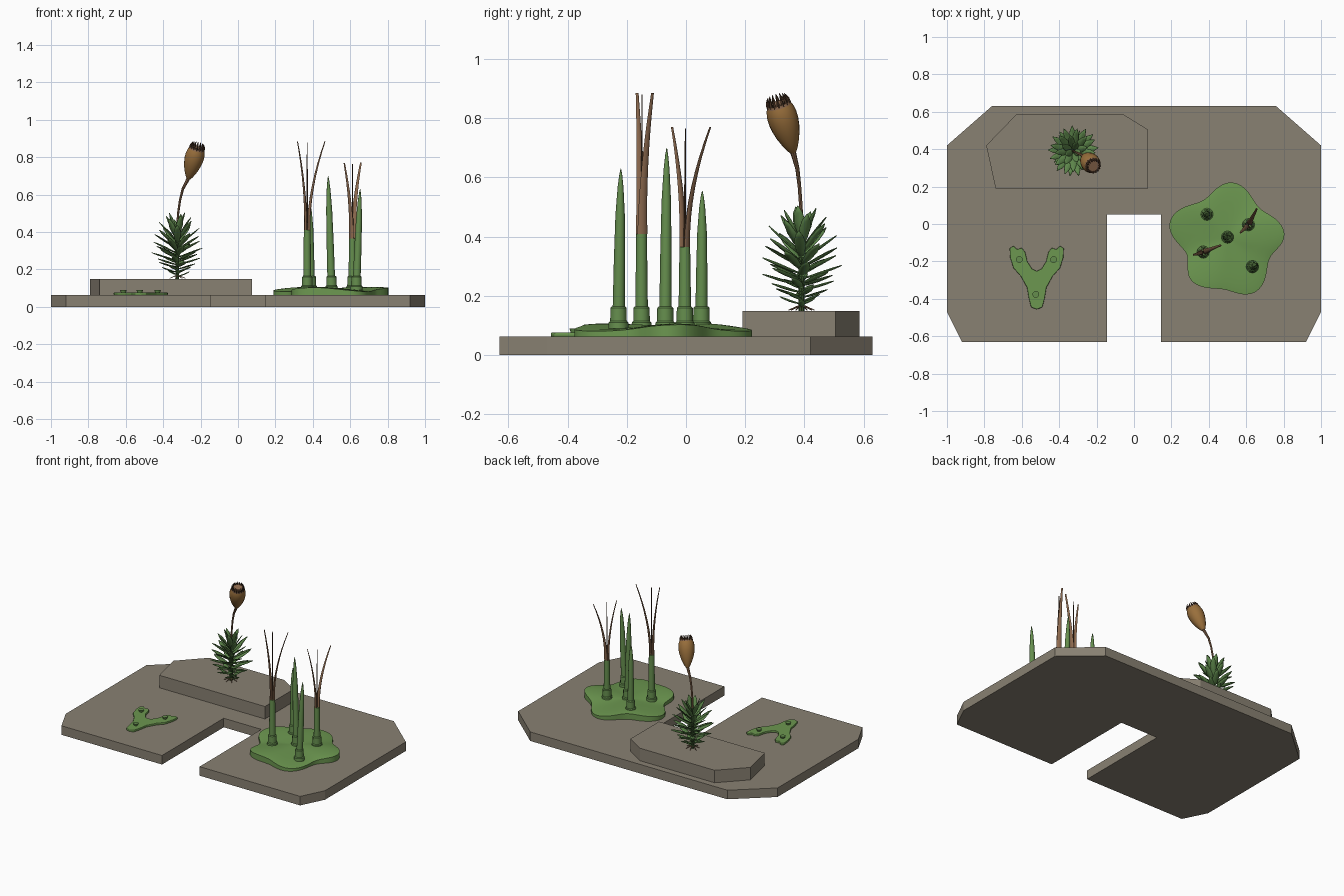
import bpy, bmesh, math
from mathutils import Vector

if "Cube" in bpy.data.objects:
    bpy.data.objects.remove(bpy.data.objects["Cube"])


def material(name, r, g, b):
    m = bpy.data.materials.new(name)
    m.use_nodes = True
    m.diffuse_color = (r, g, b, 1)
    m.node_tree.nodes["Principled BSDF"].inputs["Base Color"].default_value = (r, g, b, 1)
    return m


STONE = material("stone", 0.25, 0.22, 0.17)
GREEN = material("thallus_green", 0.15, 0.31, 0.08)
STALK = material("stalk_green", 0.13, 0.27, 0.075)
LEAF = material("leaf_green", 0.11, 0.24, 0.07)
DARK = material("dark_green", 0.04, 0.09, 0.025)
TAN = material("valve_brown", 0.26, 0.14, 0.075)
UMBER = material("dark_brown", 0.07, 0.035, 0.018)
OCHRE = material("capsule_ochre", 0.32, 0.16, 0.045)


def finish(name, bm, mat, smooth=None):
    bmesh.ops.recalc_face_normals(bm, faces=bm.faces)
    me = bpy.data.meshes.new(name)
    bm.to_mesh(me)
    bm.free()
    ob = bpy.data.objects.new(name, me)
    bpy.context.collection.objects.link(ob)
    me.materials.append(mat)
    if smooth:
        bpy.ops.object.select_all(action='DESELECT')
        ob.select_set(True)
        bpy.context.view_layer.objects.active = ob
        bpy.ops.object.shade_smooth_by_angle(angle=math.radians(smooth))
    return ob


def bridge(bm, rings):
    """Skin a list of equal rings and cap both ends."""
    n = len(rings[0])
    for a, b in zip(rings, rings[1:]):
        for i in range(n):
            j = (i + 1) % n
            bm.faces.new((a[i], a[j], b[j], b[i]))
    bm.faces.new(rings[0])
    bm.faces.new(rings[-1])


def slab(name, pts, z0, z1, mat, smooth=None):
    bm = bmesh.new()
    bridge(bm, [[bm.verts.new((x, y, z)) for x, y in pts] for z in (z0, z1)])
    return finish(name, bm, mat, smooth)


def sweep(bm, path, radii, sides=10, flat=1.0, side=Vector((1, 0, 0))):
    """Round or flattened tube along a path; side is the wide direction."""
    path = [Vector(p) for p in path]
    rings = []
    for i, (p, r) in enumerate(zip(path, radii)):
        t = (path[min(i + 1, len(path) - 1)] - path[max(i - 1, 0)])
        if t.length < 1e-6:
            t = path[-1] - path[0]
        t.normalize()
        u = (side - t * side.dot(t)).normalized()
        v = t.cross(u)
        rings.append([bm.verts.new(p + r * (math.cos(a) * u + flat * math.sin(a) * v))
                      for a in (math.tau * k / sides for k in range(sides))])
    bridge(bm, rings)


def tube(name, path, radii, mat, sides=12, **kw):
    bm = bmesh.new()
    sweep(bm, path, radii, sides, **kw)
    return finish(name, bm, mat, 40)


def mix(a, b, t):
    return Vector(a).lerp(Vector(b), t)


# Stone base with a front notch, and a raised ledge
half = [(0.145, 0.05), (0.145, -0.63), (0.92, -0.63), (1, -0.47), (1, 0.42), (0.76, 0.63)]
slab("stone_base", half + [(-x, y) for x, y in reversed(half)], 0, 0.063, STONE)
slab("stone_ledge", [(-0.74, 0.19), (0.075, 0.19), (0.075, 0.505), (-0.055, 0.585),
                     (-0.63, 0.585), (-0.79, 0.42)], 0.063, 0.15, STONE)

# Lobed rosette: tips and valleys alternate as (angle, radius)
C = Vector((0.5, -0.075, 0))
LOBES = [(4, .305), (44, .235), (85, .298), (122, .24), (164, .32), (202, .235),
         (232, .30), (264, .275), (296, .325), (335, .25), (364, .305)]


def lobe_radius(deg):
    deg = (deg - 4) % 360 + 4
    for (a, r), (b, s) in zip(LOBES, LOBES[1:]):
        if a <= deg <= b:
            return r + (s - r) * (1 - math.cos(math.pi * (deg - a) / (b - a))) / 2


def rosette_z(frac, a):
    return 0.1 + 0.011 * frac * math.sin(3 * a + 1) - 0.008 * frac ** 6


bm = bmesh.new()
rings = []
for frac, floor in ((1, True), (1, False), (.96, False), (.85, False), (.65, False), (.4, False), (.15, False)):
    ring = []
    for k in range(80):
        a = math.tau * k / 80
        r = lobe_radius(math.degrees(a)) * frac
        z = 0.062 if floor else rosette_z(frac, a)
        ring.append(bm.verts.new((C.x + r * math.cos(a), C.y + r * math.sin(a), z)))
    rings.append(ring)
bridge(bm, rings)
finish("lobed_rosette", bm, GREEN, 45)


def collar(name, x, y):
    tube(name, [(x, y, z) for z in (.09, .11, .115, .16, .165)],
         (.034, .033, .028, .027, .022), STALK)


# Closed horns: pointed green stalks
for i, (x, y, tx, ty, top) in enumerate([(.39, .052, .385, .055, .555), (.5, -.07, .482, -.065, .70),
                                         (.633, -.228, .653, -.22, .63)]):
    collar(f"horn_collar_{i}", x, y)
    tube(f"closed_horn_{i}", [mix((x, y, .1), (tx, ty, top), t) for t in (0, .4, .7, .88, .96, 1)],
         (.021, .019, .016, .010, .005, .001), STALK)

# Open horns: green foot, two spreading valves and a thin central column
for i, (x, y, split, top, tips) in enumerate([
        (.37, -.15, .41, .885, [(.318, -.165), (.465, -.113)]),
        (.612, -.004, .365, .77, [(.568, -.047), (.657, .082)])]):
    collar(f"open_collar_{i}", x, y)
    tube(f"open_foot_{i}", [(x, y, .1), (x, y, split)], (.022, .018), STALK)
    tube(f"column_{i}", [(x, y, split), (x, y + .002, top - .005)], (.005, .002), UMBER, 6)
    for j, (tx, ty) in enumerate(tips):
        out = Vector((tx - x, ty - y, 0)).normalized()
        wide = Vector((-out.y, out.x, 0))
        path = []
        for k in range(9):
            t = k / 8
            p = mix((x, y, 0), (tx, ty, 0), t ** 1.8) + out * .008 * (1 - t)
            path.append((p.x, p.y, split + (top - split) * t))
        tube(f"valve_{i}_{j}", path, [.018 - .013 * k / 8 for k in range(9)], TAN, 8,
             flat=.42, side=wide)

# Forked thallus with notched ends and little cups
M = -0.52
arm = [(0, -.457), (.03, -.445), (.042, -.40), (.052, -.34), (.085, -.28), (.125, -.235), (.142, -.18),
       (.145, -.13), (.125, -.117), (.105, -.135), (.08, -.128), (.062, -.15), (.05, -.20), (.025, -.24), (0, -.252)]
outline = [(M + x, y) for x, y in arm] + [(M - x, y) for x, y in reversed(arm[1:-1])]
fork = slab("forked_thallus", outline, .062, .077, GREEN)
bev = fork.modifiers.new("soft_edge", 'BEVEL')
bev.width, bev.segments = .004, 2
for i, (x, y) in enumerate([(-.613, -.19), (-.43, -.19), (-.525, -.376)]):
    tube(f"cup_{i}", [(x, y, z) for z in (.072, .082, .09, .09, .08)],
         (.012, .015, .018, .013, .010), STALK, side=Vector((1, 0, 0)))
    tube(f"cup_floor_{i}", [(x, y, .08), (x, y, .0895)], (.012, .0125), DARK)

# Leafy shoot: stem and spiral of lance-shaped leaves
S = Vector((-.325, .39, 0))
tube("shoot_stem", [S + Vector((0, 0, z)) for z in (.14, .3, .43)], (.010, .010, .007), DARK, 8)
bm = bmesh.new()
COUNT = 48
for n in range(COUNT):
    f = n / (COUNT - 1)
    a = n * 2.39996
    out, wide = Vector((math.cos(a), math.sin(a), 0)), Vector((-math.sin(a), math.cos(a), 0))
    length = min(.135, .06 + .22 * f) * (1 - .25 * max(0, f - .75) * 4)
    lift = math.radians(5 + 62 * f ** 2.5)
    rows = []
    for t, w in ((0, .35), (.25, .75), (.55, 1), (.8, .7), (1, .04)):
        d = .004 + length * t
        base = S + out * d * math.cos(lift) + Vector((0, 0, .165 + .225 * f + d * math.sin(lift) + .018 * t * t))
        h = .019 * w * min(1, .6 + f)
        rows.append([bm.verts.new(base + wide * s * h + Vector((0, 0, abs(s) * h * .35))) for s in (-1, 0, 1)])
    for p, q in zip(rows, rows[1:]):
        for c in (0, 1):
            bm.faces.new((p[c], p[c + 1], q[c + 1], q[c]))
leaves = finish("shoot_leaves", bm, LEAF, 40)
leaves.modifiers.new("thickness", 'SOLIDIFY').thickness = .003

# Root hairs at the foot of the shoot
bm = bmesh.new()
for k in range(7):
    a = math.tau * k / 7
    out = Vector((math.cos(a), math.sin(a), 0))
    sweep(bm, [S + out * .005 + Vector((0, 0, .168)), S + out * .045 + Vector((0, 0, .152))],
          (.003, .0015), 5, side=Vector((0, 0, 1)))
finish("root_hairs", bm, TAN)

# Bristle stalk bending into a tilted capsule
foot, mouth = Vector((-.265, .362, .685)), Vector((-.220, .313, .845))
tube("capsule_stalk", [(-.325, .39, .42), (-.32, .388, .5), (-.31, .383, .57), (-.295, .376, .63), foot + (mouth - foot) * .03],
     (.006, .006, .006, .007, .010), TAN, 8)
steps = [(0, .011), (.08, .02), (.2, .030), (.35, .040), (.5, .047), (.65, .051), (.8, .051), (.92, .047), (1, .041)]
tube("capsule", [mix(foot, mouth, t) for t, _ in steps], [r for _, r in steps], OCHRE, 20)
axis = (mouth - foot).normalized()
tube("capsule_rim", [mouth - axis * .004, mouth + axis * .005], (.043, .040), TAN, 20)

# Ring of teeth around the capsule mouth
u = axis.orthogonal().normalized()
v = axis.cross(u)
bm = bmesh.new()
for k in range(16):
    a = math.tau * k / 16
    d = u * math.cos(a) + v * math.sin(a)
    sweep(bm, [mouth + d * .036, mouth + d * .036 + axis * .015, mouth + d * .031 + axis * .031],
          (.007, .005, .001), 5, side=d)
finish("capsule_teeth", bm, UMBER)
